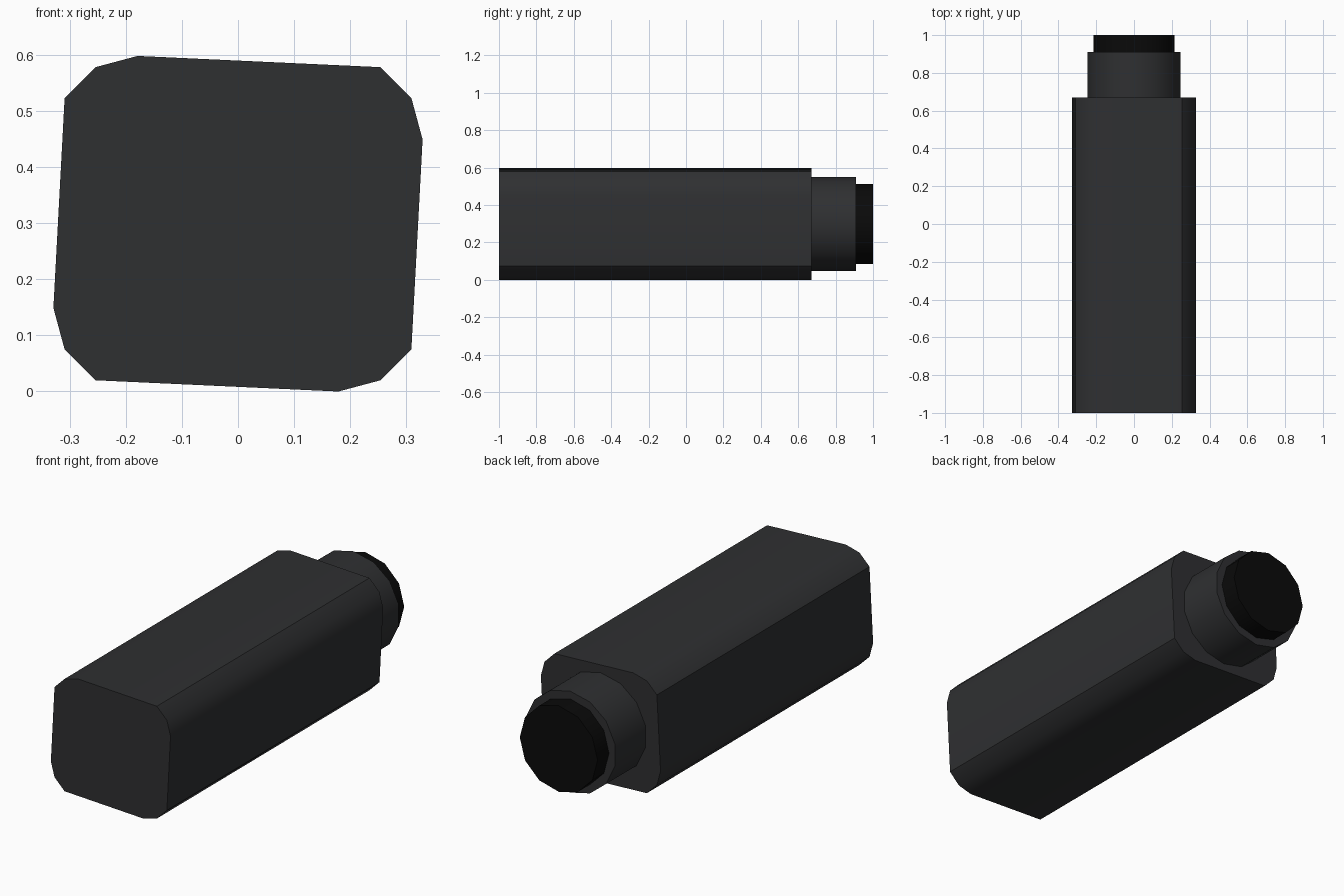
import bpy, bmesh, math

if "Cube" in bpy.data.objects:
    bpy.data.objects.remove(bpy.data.objects["Cube"])

CZ = 0.299  # height of the long axis


def material(name, rgb):
    m = bpy.data.materials.new(name)
    m.diffuse_color = (*rgb, 1)
    m.use_nodes = True
    m.node_tree.nodes["Principled BSDF"].inputs["Base Color"].default_value = m.diffuse_color
    return m


def prism(name, profile, y0, y1, mat, angle=35):
    """Extrude an (x, z) outline from y0 to y1."""
    bm = bmesh.new()
    rings = [[bm.verts.new((x, y, CZ + z)) for x, z in profile] for y in (y0, y1)]
    n = len(profile)
    for ring in rings:
        bm.faces.new(ring)
    for i in range(n):
        j = (i + 1) % n
        bm.faces.new((rings[0][i], rings[0][j], rings[1][j], rings[1][i]))
    bmesh.ops.recalc_face_normals(bm, faces=bm.faces)
    me = bpy.data.meshes.new(name)
    bm.to_mesh(me)
    bm.free()
    ob = bpy.data.objects.new(name, me)
    bpy.context.collection.objects.link(ob)
    me.materials.append(mat)
    bpy.ops.object.select_all(action='DESELECT')
    ob.select_set(True)
    bpy.context.view_layer.objects.active = ob
    bpy.ops.object.shade_smooth_by_angle(angle=math.radians(angle))
    return ob


def ngon(n, r):
    # first vertex at the top
    return [(r * math.sin(2 * math.pi * i / n), r * math.cos(2 * math.pi * i / n))
            for i in range(n)]


dark = material("dark_grey", (0.028, 0.029, 0.031))
black = material("black", (0.003, 0.003, 0.003))

# Body: slightly skewed rounded square, half outline turned by 180 degrees
half = [(-0.179, 0.299), (0.254, 0.279), (0.309, 0.224),
        (0.329, 0.150), (0.309, -0.224), (0.254, -0.279)]
prism("body", half + [(-x, -z) for x, z in half], -1.0, 0.67, dark)

# Round neck and end cap
prism("neck", ngon(14, 0.252), 0.67, 0.91, dark)
prism("end_cap", ngon(12, 0.214), 0.91, 1.0, black)
